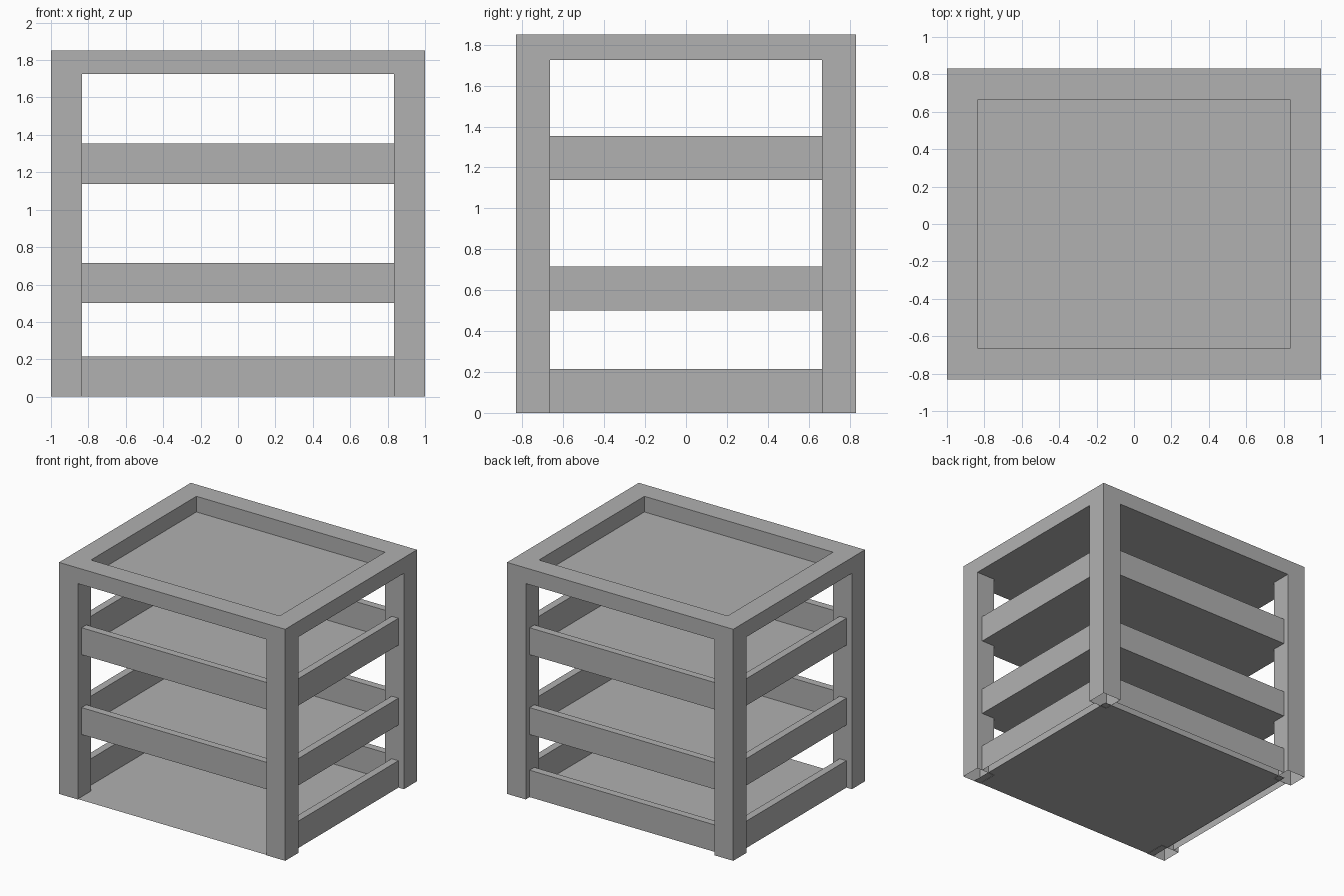
import bpy, bmesh
from mathutils import Vector

if "Cube" in bpy.data.objects:
    bpy.data.objects.remove(bpy.data.objects["Cube"])

W, D, H = 1.0, 0.832, 1.85       # half width, half depth, height
P = 0.166                        # post thickness
TOP = 1.725                      # underside of top tray
RX, RY, RT = 0.922, 0.753, 0.03  # rail centre lines and half thickness
RH = 0.215                       # rail height
LEVELS = [("lower", 0.0), ("middle", 0.5), ("upper", 1.138)]

grey = bpy.data.materials.new("mid_grey")
grey.diffuse_color = (0.44, 0.44, 0.44, 1)
grey.use_nodes = True
grey.node_tree.nodes["Principled BSDF"].inputs["Base Color"].default_value = grey.diffuse_color


def finish(name, bm):
    mesh = bpy.data.meshes.new(name)
    bm.to_mesh(mesh)
    bm.free()
    mesh.materials.append(grey)
    obj = bpy.data.objects.new(name, mesh)
    bpy.context.collection.objects.link(obj)
    return obj


def box_bm(lo, hi, open_bottom=False, open_top=False):
    bm = bmesh.new()
    bmesh.ops.create_cube(bm, size=1)
    lo, hi = Vector(lo), Vector(hi)
    bmesh.ops.scale(bm, vec=hi - lo, verts=bm.verts)
    bmesh.ops.translate(bm, vec=(lo + hi) / 2, verts=bm.verts)
    bm.normal_update()
    gone = [f for f in bm.faces if (open_bottom and f.normal.z < -0.5)
            or (open_top and f.normal.z > 0.5)]
    bmesh.ops.delete(bm, geom=gone, context='FACES')
    return bm


def sheet(name, x0, x1, y0, y1, z):
    bm = bmesh.new()
    bm.faces.new([bm.verts.new(c) for c in
                  ((x0, y0, z), (x1, y0, z), (x1, y1, z), (x0, y1, z))])
    return finish(name, bm)


# Corner posts, hollow at the foot
for sx, nx in ((-1, "left"), (1, "right")):
    for sy, ny in ((-1, "front"), (1, "back")):
        cx, cy = sx * (W - P / 2), sy * (D - P / 2)
        finish(f"{ny}_{nx}_post",
               box_bm((cx - P / 2, cy - P / 2, 0), (cx + P / 2, cy + P / 2, TOP), True, True))

# Top tray: framed rim with a recessed thin panel
bm = box_bm((-W, -D, TOP), (W, D, H))
top = [f for f in bm.faces if f.normal.z > 0.5]
bmesh.ops.inset_region(bm, faces=top, thickness=P, use_even_offset=True)
ext = bmesh.ops.extrude_face_region(bm, geom=top)["geom"]
bmesh.ops.delete(bm, geom=top, context='FACES_ONLY')
bmesh.ops.translate(bm, vec=(0, 0, TOP - H),
                    verts=[v for v in ext if isinstance(v, bmesh.types.BMVert)])
bmesh.ops.delete(bm, geom=[f for f in ext if isinstance(f, bmesh.types.BMFace)],
                 context='FACES_ONLY')
finish("top_tray", bm)

# Rails around each level; the lowest level is open at the front
for level, z in LEVELS:
    for s, side in ((-1, "left"), (1, "right")):
        finish(f"{level}_{side}_rail",
               box_bm((s * RX - RT, P - D, z), (s * RX + RT, D - P, z + RH), True))
    for s, side in ((-1, "front"), (1, "back")):
        if level == "lower" and side == "front":
            continue
        finish(f"{level}_{side}_rail",
               box_bm((P - W, s * RY - RT, z), (W - P, s * RY + RT, z + RH), True))

# Thin shelf panels at the bottom of the rails
for level, z in LEVELS[1:]:
    sheet(f"{level}_shelf", -RX - RT, RX + RT, -RY - RT, RY + RT, z)
sheet("floor_panel", -RX + RT, RX - RT, -D, RY - RT, 0.003)
